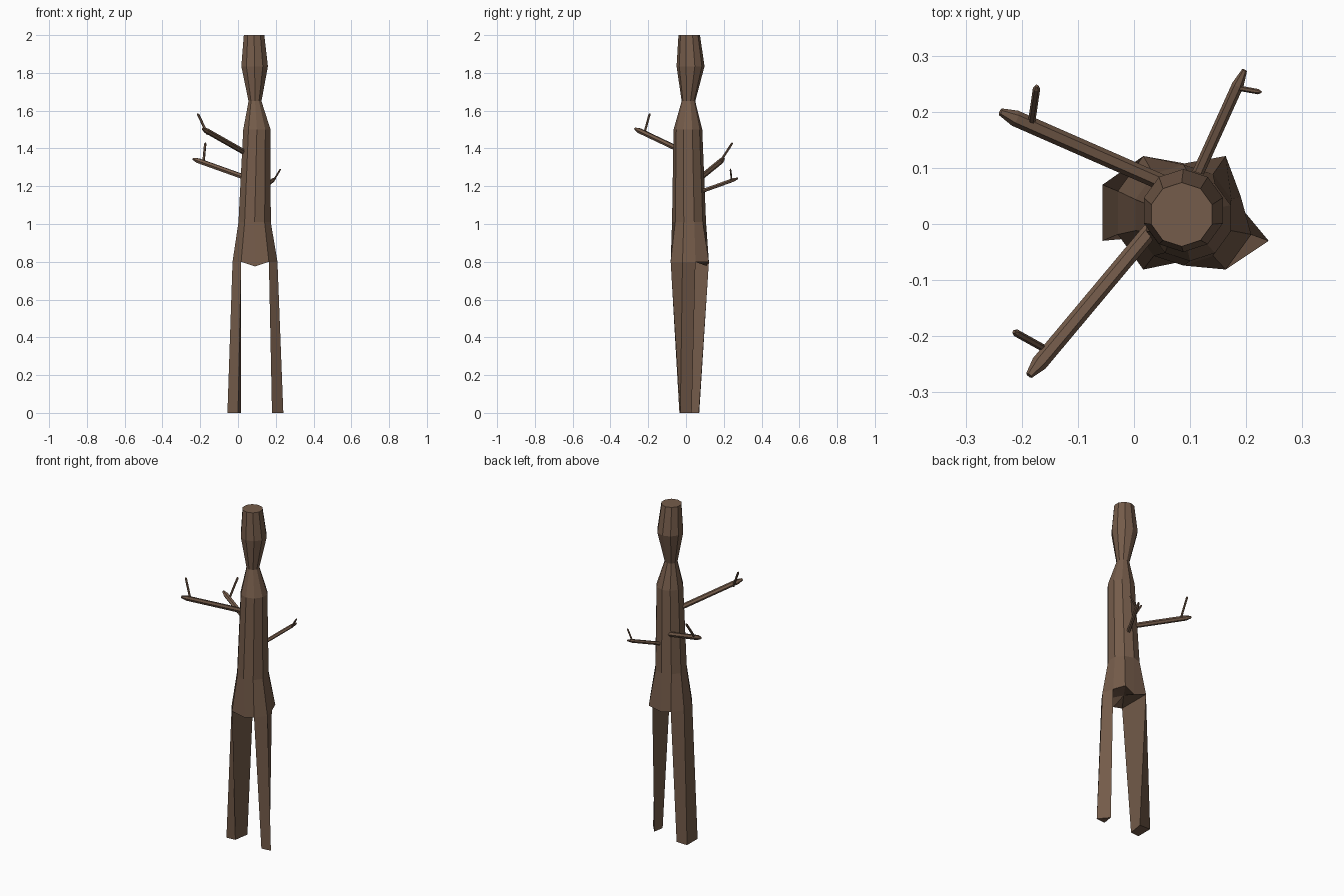
import bpy, bmesh, math
from mathutils import Vector

if "Cube" in bpy.data.objects:
    bpy.data.objects.remove(bpy.data.objects["Cube"])

bark = bpy.data.materials.new("brown bark")
bark.diffuse_color = (0.178, 0.107, 0.069, 1)
bark.use_nodes = True
bark.node_tree.nodes["Principled BSDF"].inputs["Base Color"].default_value = bark.diffuse_color


def finish(name, bm):
    bmesh.ops.recalc_face_normals(bm, faces=bm.faces)
    me = bpy.data.meshes.new(name)
    bm.to_mesh(me)
    bm.free()
    me.materials.append(bark)
    ob = bpy.data.objects.new(name, me)
    bpy.context.collection.objects.link(ob)
    return ob


def bridge(bm, a, b, closed=True):
    n = len(a)
    for i in range(n if closed else n - 1):
        j = (i + 1) % n
        bm.faces.new((a[i], a[j], b[j], b[i]))


# Trunk: ten-sided rings (z, centre x, centre y, radius), from the top down
RINGS = [(2.0, 0.085, 0.017, 0.057), (1.835, 0.088, 0.024, 0.074),
         (1.65, 0.09, 0.013, 0.036), (1.5, 0.1, 0.01, 0.076),
         (1.01, 0.088, 0.016, 0.09), (0.8, 0.09, 0.02, 0.125)]
bm = bmesh.new()
rings = []
for z, cx, cy, r in RINGS:
    angles = [math.radians(18 + 36 * k) for k in range(10)]
    rings.append([bm.verts.new((cx + r * math.cos(a), cy + r * math.sin(a), z)) for a in angles])
hip = rings[-1]
hip[0].co = (0.19, 0.05, 0.8)
hip[2].co = (0.09, 0.108, 0.778)     # drooping points of the hip flaps
hip[7].co = (0.09, -0.066, 0.775)
for a, b in zip(rings, rings[1:]):
    bridge(bm, a, b)
bm.faces.new(rings[0])

# Legs: grown out of the side vertices of the hip ring
LEGS = [((3, 4, 5, 6), [(0.015, 0.068), (-0.056, 0.07), (-0.056, -0.03), (0.0, -0.025)]),
        ((8, 9, 0), [(0.18, -0.035), (0.24, -0.03), (0.19, 0.03)])]
for ids, foot in LEGS:
    top = [hip[i] for i in ids]
    bottom = [bm.verts.new((x, y, 0)) for x, y in foot]
    bridge(bm, top, bottom)
    bm.faces.new(bottom)

# Underside between the legs
mid = bm.verts.new((0.09, 0.02, 0.81))
under = [hip[i] for i in (0, 1, 2, 3, 6, 7, 8)]
for i, v in enumerate(under):
    bm.faces.new((v, under[(i + 1) % len(under)], mid))
finish("trunk_and_legs", bm)


# Branch: six-sided rod with a tapered tip
def rod(name, start, end, r, tip):
    start, end = Vector(start), Vector(end)
    d = (end - start).normalized()
    side = d.cross(Vector((0, 0, 1))).normalized()
    up = side.cross(d)
    bm = bmesh.new()
    loops = []
    for p, s in ((start, r), (end - d * tip, r), (end, r * 0.45)):
        loops.append([bm.verts.new(p + s * (math.cos(k * math.pi / 3) * side + math.sin(k * math.pi / 3) * up))
                      for k in range(6)])
    for a, b in zip(loops, loops[1:]):
        bridge(bm, a, b)
    bm.faces.new(loops[0])
    bm.faces.new(loops[-1])
    finish(name, bm)


# Three branches, each with a small twig near its end
BRANCHES = [
    ("front_left", (0.06, 0.025, 1.365), (-0.187, -0.27, 1.505), 0.0145, (-0.16, -0.222, 1.475), (-0.214, -0.192, 1.585)),
    ("back_left", (0.07, 0.065, 1.235), (-0.238, 0.2, 1.345), 0.0145, (-0.183, 0.178, 1.325), (-0.173, 0.246, 1.43)),
    ("back_right", (0.1, 0.06, 1.165), (0.197, 0.274, 1.242), 0.0105, (0.187, 0.242, 1.228), (0.226, 0.235, 1.292)),
]
for name, s, e, r, ts, te in BRANCHES:
    rod(name + "_branch", s, e, r, 0.03)
    rod(name + "_twig", ts, te, r * 0.45, 0.008)
